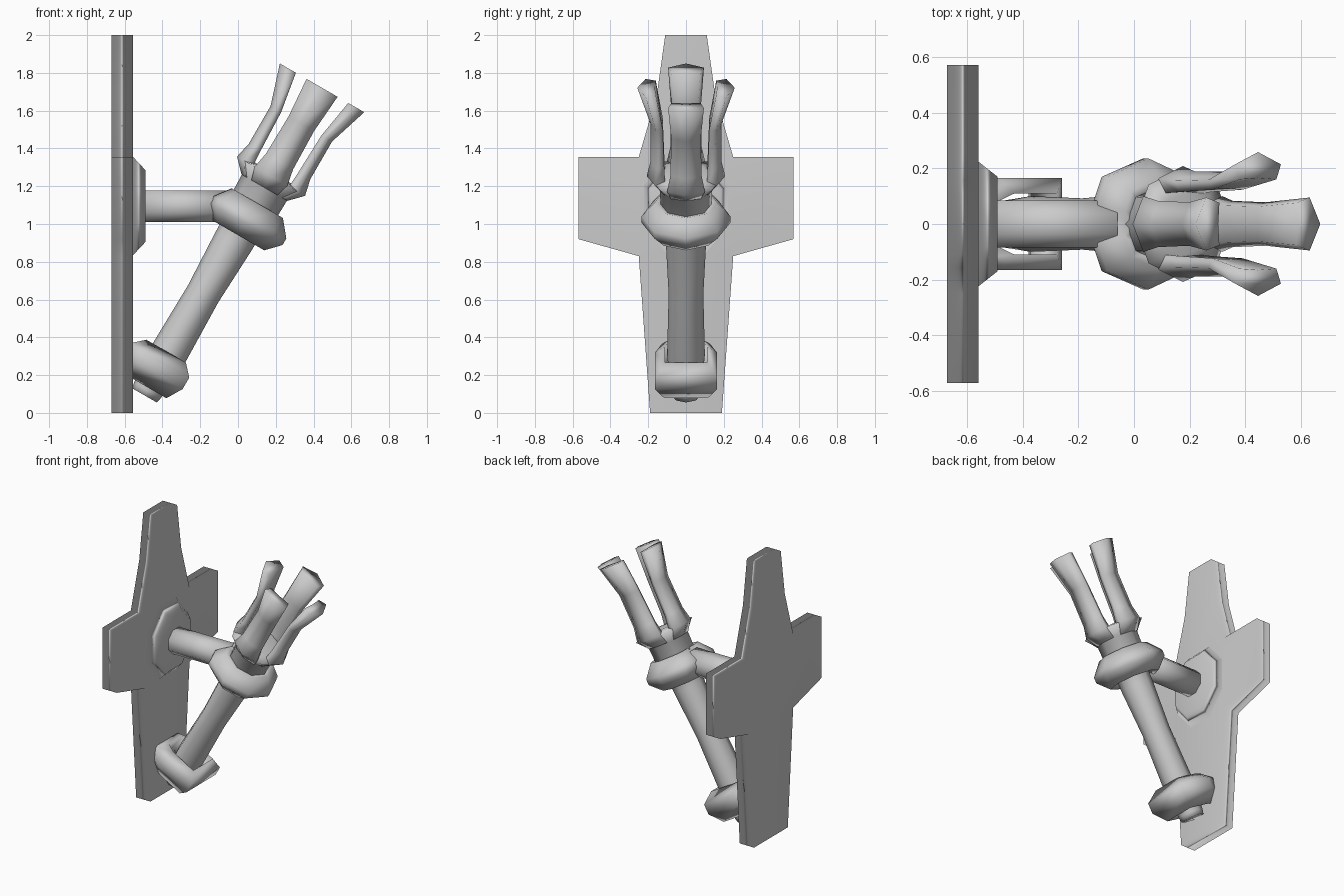
import bpy, bmesh, math
from mathutils import Matrix

if "Cube" in bpy.data.objects:
    bpy.data.objects.remove(bpy.data.objects["Cube"])

# Tilted frame shared by the torch and its holders
TILT = Matrix.Translation((-0.485, 0, 0.11)) @ Matrix.Rotation(math.radians(30), 4, 'Y')


def loft(name, rings, matrix=Matrix(), closed=False, weighted=False):
    """Skin a list of equal-length point loops; cap the ends unless closed."""
    bm = bmesh.new()
    vs = [[bm.verts.new(p) for p in ring] for ring in rings]
    n = len(vs[0])
    pairs = list(zip(vs, vs[1:]))
    if closed:
        pairs.append((vs[-1], vs[0]))
    else:
        bm.faces.new(vs[0])
        bm.faces.new(vs[-1])
    for a, b in pairs:
        for i in range(n):
            j = (i + 1) % n
            bm.faces.new((a[i], a[j], b[j], b[i]))
    bmesh.ops.recalc_face_normals(bm, faces=bm.faces)
    me = bpy.data.meshes.new(name)
    bm.to_mesh(me)
    bm.free()
    me.shade_smooth()
    ob = bpy.data.objects.new(name, me)
    bpy.context.collection.objects.link(ob)
    ob.matrix_world = matrix
    if weighted:
        ob.modifiers.new("even_shading", 'WEIGHTED_NORMAL')
    return ob


def polygon(n, offset=0.0):
    return [(math.cos(math.tau * (i + offset) / n), math.sin(math.tau * (i + offset) / n)) for i in range(n)]


OCT = polygon(8)
OCT_FLAT = polygon(8, 0.5)
FLAT = 1 / math.cos(math.pi / 8)

# Wall plate: half outline in (y, z), mirrored
half = [(0.19, 0), (0.25, 0.83), (0.57, 0.92), (0.57, 1.355), (0.25, 1.355), (0.155, 1.68), (0.11, 2.0)]
outline = half + [(-y, z) for y, z in reversed(half)]
loft("wall_plate", [[(x, y, z) for y, z in outline] for x in (-0.67, -0.557)], weighted=True)

# Bevelled octagonal boss
loft("boss", [[(x, a * ry * FLAT, 1.095 + b * rz * FLAT) for a, b in OCT_FLAT]
              for x, ry, rz in ((-0.56, 0.225, 0.265), (-0.49, 0.17, 0.19))], weighted=True)

# Horizontal arm
loft("arm", [[(x, a * 0.092, 1.095 + b * 0.09) for a, b in OCT_FLAT] for x in (-0.5, -0.06)])

# Torch handle, flaring at the top into a cup with a spiked rim
shaft = [(-0.02, 0.075), (0.01, 0.082), (0.23, 0.1), (0.6, 0.092), (0.92, 0.107),
         (1.1, 0.11), (1.13, 0.135), (1.25, 0.138), (1.32, 0.2), (1.34, 0.11)]
loft("torch_handle", [[(a * r, b * r, t) for a, b in OCT] for t, r in shaft], TILT)

# Holder ring around the torch, dented where it meets the arm
ring_profile = [(0.105, 0.99), (0.165, 0.962), (0.235, 1.035), (0.235, 1.075), (0.165, 1.16), (0.105, 1.14)]
side = [(0.71, 0.71), (0, 1), (-0.73, 0.72), (-0.9, 0.28)]
ring_path = [(1, 0)] + side + [(-0.75, 0)] + [(a, -b) for a, b in reversed(side)]
loft("holder_ring", [[(a * r, b * r, t) for r, t in ring_profile] for a, b in ring_path], TILT, closed=True)

# Bracket holding the foot of the torch, square in front and narrowing into the plate
foot_profile = [(0.11, 0.06), (0.115, 0.025), (0.165, 0.11), (0.165, 0.18), (0.11, 0.24)]
corners = [(1, 1), (-0.6, 1), (-1.2, 0.75), (-1.2, -0.75), (-0.6, -1), (1, -1)]
loft("foot_bracket", [[(a * r - 0.007, b * r, t) for r, t in foot_profile] for a, b in corners], TILT, closed=True)

# Four prongs: stations of (height, inner radius, outer radius, half width)
stations = [(1.25, 0.09, 0.14, 0.08), (1.32, 0.11, 0.208, 0.1),
            (1.41, 0.115, 0.188, 0.083), (1.64, 0.123, 0.188, 0.078), (1.86, 0.16, 0.258, 0.095)]


def prong_section(t, ri, ro, w):
    edge = ri + (ro - ri) * 0.55
    return [(ro, 0, t), (edge, w, t), (ri, w * 0.8, t), (ri + 0.005, 0, t), (ri, -w * 0.8, t), (edge, -w, t)]


for k in range(4):
    turn = TILT @ Matrix.Rotation(k * math.pi / 2, 4, 'Z')
    loft(f"prong_{k + 1}", [prong_section(*s) for s in stations], turn)
